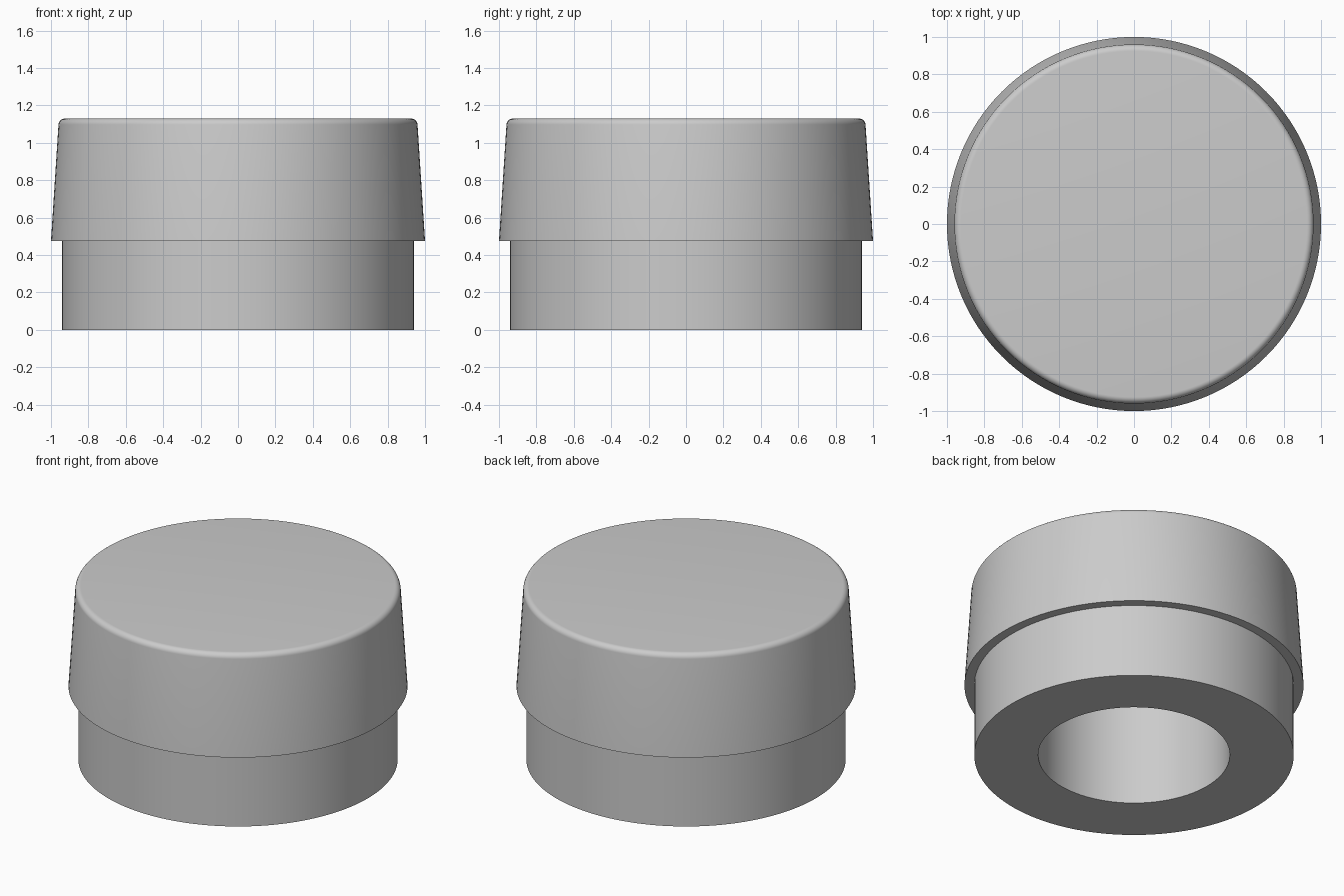
import bpy
import bmesh
from math import radians, sin, cos, pi

cube = bpy.data.objects.get("Cube")
if cube:
    bpy.data.objects.remove(cube, do_unlink=True)

SEGMENTS = 128

# Single grey material
grey = bpy.data.materials.new("light grey")
grey.use_nodes = True
colour = (0.6, 0.6, 0.6, 1)
grey.diffuse_color = colour
grey.node_tree.nodes["Principled BSDF"].inputs["Base Color"].default_value = colour


def lathe(name, profile):
    """Spin a radius/height profile around the z axis into a closed solid."""
    bm = bmesh.new()
    verts = [bm.verts.new((r, 0, z)) for r, z in profile]
    edges = [bm.edges.new(pair) for pair in zip(verts, verts[1:])]
    bmesh.ops.spin(bm, geom=verts + edges, cent=(0, 0, 0), axis=(0, 0, 1),
                   angle=2 * pi, steps=SEGMENTS, use_merge=True)
    bmesh.ops.remove_doubles(bm, verts=bm.verts, dist=0.0001)
    bmesh.ops.recalc_face_normals(bm, faces=bm.faces)
    mesh = bpy.data.meshes.new(name)
    bm.to_mesh(mesh)
    bm.free()
    mesh.materials.append(grey)
    obj = bpy.data.objects.new(name, mesh)
    bpy.context.collection.objects.link(obj)
    bpy.ops.object.select_all(action="DESELECT")
    obj.select_set(True)
    bpy.context.view_layer.objects.active = obj
    bpy.ops.object.shade_smooth_by_angle(angle=radians(30))
    return obj


# Rounded top edge of the tapered cap
TOP, FILLET = 1.13, 0.035
rim = [(0.925 + FILLET * cos(a), TOP - FILLET + FILLET * sin(a))
       for a in (radians(4 + 86 * i / 8) for i in range(9))]

# Stepped plug: blind bore, straight lower body, tapered cap
bore = [(0, 0.85), (0.565, 0.85), (0.565, 0)]
body = [(0.942, 0), (0.942, 0.475)]
lathe("stepped_cap", bore + body + [(1.0, 0.475)] + rim + [(0, TOP)])
